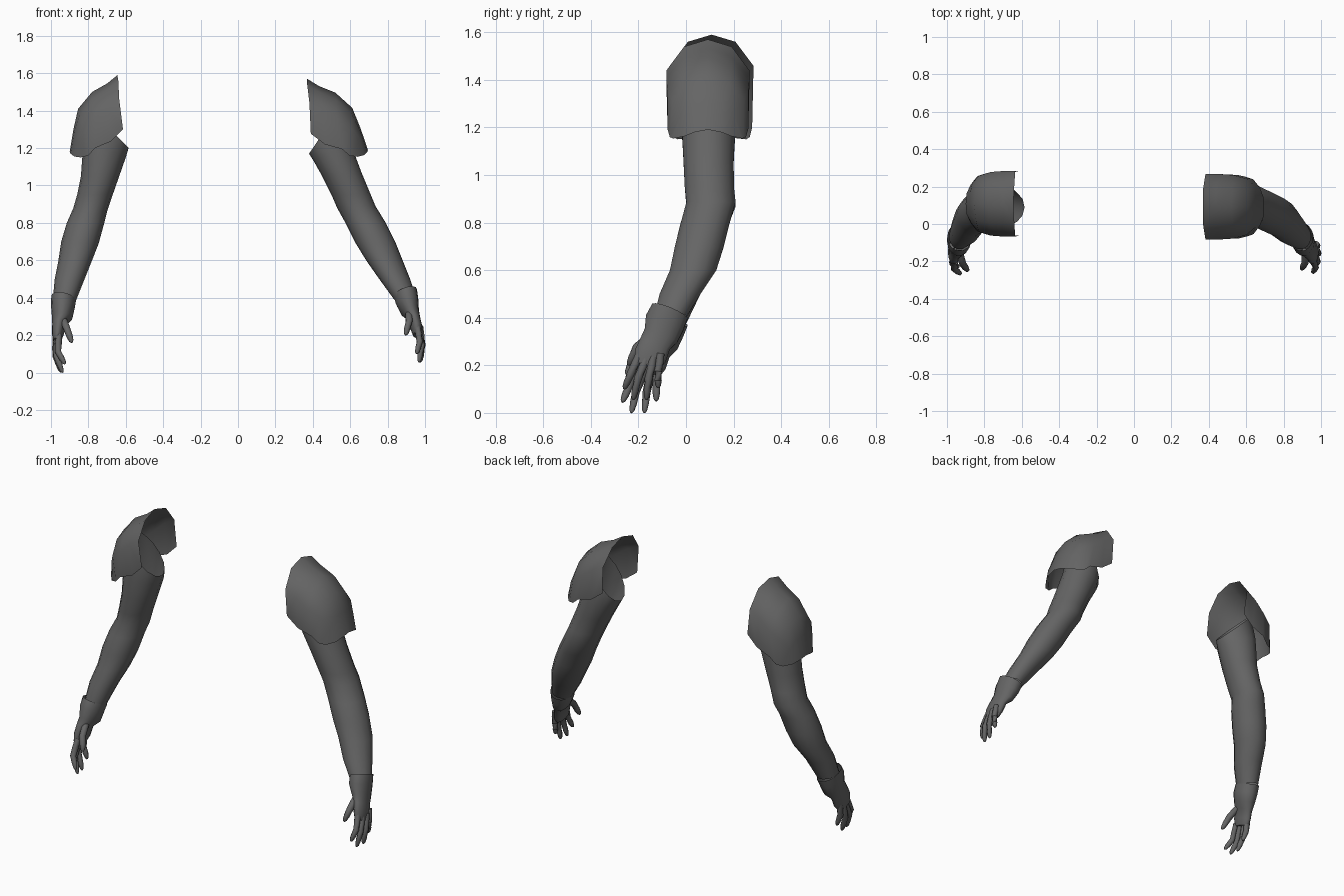
import bpy, bmesh, math
from mathutils import Vector

if "Cube" in bpy.data.objects:
    bpy.data.objects.remove(bpy.data.objects["Cube"])

GREY = bpy.data.materials.new("dark_grey")
GREY.diffuse_color = (0.13, 0.13, 0.13, 1)
GREY.use_nodes = True
GREY.node_tree.nodes["Principled BSDF"].inputs["Base Color"].default_value = GREY.diffuse_color


def grid_object(name, rows, closed=False, cap_end=False, cap_start=False, angle=50):
    """Skin a list of point rows into one smooth surface."""
    bm = bmesh.new()
    vs = [[bm.verts.new(p) for p in row] for row in rows]
    n = len(vs[0])
    for a, b in zip(vs, vs[1:]):
        for i in range(n if closed else n - 1):
            j = (i + 1) % n
            bm.faces.new((a[i], a[j], b[j], b[i]))
    if cap_start:
        bm.faces.new(vs[0])
    if cap_end:
        bm.faces.new(vs[-1])
    bmesh.ops.recalc_face_normals(bm, faces=bm.faces)
    # open shells: make sure the outside faces away from the body
    if not closed:
        s = sum(f.normal.x * f.calc_center_median().x for f in bm.faces)
        if s < 0:
            bmesh.ops.reverse_faces(bm, faces=bm.faces)
    me = bpy.data.meshes.new(name)
    bm.to_mesh(me)
    bm.free()
    me.materials.append(GREY)
    ob = bpy.data.objects.new(name, me)
    bpy.context.collection.objects.link(ob)
    bpy.ops.object.select_all(action='DESELECT')
    ob.select_set(True)
    bpy.context.view_layer.objects.active = ob
    bpy.ops.object.shade_smooth_by_angle(angle=math.radians(angle))
    return ob


def ring(xo, zo, xi, zi, cy, ry, tilt=0.0, n=14):
    """Oval slice between an outer and an inner point, ry deep in y."""
    pts = []
    for k in range(n):
        a = 2 * math.pi * k / n
        t, y = (1 + math.cos(a)) / 2, ry * math.sin(a)
        pts.append((xi + (xo - xi) * t, cy + y, zi + (zo - zi) * t + tilt * y))
    return pts


def finger(name, pts, r):
    """Tapered round finger through three joints."""
    a, b, c = map(Vector, pts)
    path = [(a, 1.0), (a.lerp(b, .5), 1.05), (b, 1.0), (b.lerp(c, .55), .9),
            (b.lerp(c, .88), .65), (c, .25)]
    rows = []
    for i, (p, f) in enumerate(path):
        d = path[min(i + 1, 5)][0] - path[max(i - 1, 0)][0]
        q = d.to_track_quat('Z', 'Y')
        rows.append([p + q @ Vector((r * f * math.cos(k * math.pi / 4),
                                     r * f * math.sin(k * math.pi / 4), 0)) for k in range(8)])
    grid_object(name, rows, closed=True, cap_start=True, cap_end=True)


# Shoulder cap, front half: per station (x outward, y, z) from front edge to crest
CAP = [
    [(.615, -.07, 1.30), (.635, -.075, 1.46), (.64, .0, 1.56), (.645, .1, 1.59)],
    [(.68, -.07, 1.235), (.70, -.075, 1.42), (.70, .0, 1.51), (.70, .1, 1.545)],
    [(.765, -.07, 1.20), (.765, -.07, 1.36), (.78, .0, 1.46), (.78, .1, 1.50)],
    [(.80, -.06, 1.16), (.83, -.05, 1.31), (.845, .01, 1.38), (.855, .1, 1.41)],
    [(.83, -.05, 1.153), (.865, -.01, 1.25), (.875, .04, 1.29), (.88, .1, 1.30)],
    [(.84, -.045, 1.15), (.875, .0, 1.155), (.895, .045, 1.17), (.90, .1, 1.18)],
]


def shoulder_cap(name, place):
    rows = []
    for st in CAP:
        full = st + [(x, .2 - y, z) for x, y, z in reversed(st[:-1])]
        rows.append([place(*p) for p in full])
    grid_object(name, rows, angle=60)


shoulder_cap("left_shoulder_cap", lambda x, y, z: (-x, y + .008, z))
shoulder_cap("right_shoulder_cap", lambda x, y, z: (
    x - .275 + (1.59 - z) * .17, y - .008, z - .02 + .12 * (x - .645)))

# Arm slices: depth (centre y, half depth) shared, outer and inner points per side
ARM_Y = [(.09, .10), (.095, .115), (.095, .108), (.098, .106), (.105, .106),
         (.08, .105), (.055, .105), (.03, .10), (-.025, .088), (-.066, .07)]
LEFT_ARM = [(-.80, 1.42, -.585, 1.20), (-.825, 1.25, -.60, 1.15), (-.84, 1.05, -.635, 1.05),
            (-.86, .95, -.67, .95), (-.88, .88, -.70, .86), (-.915, .80, -.715, .80),
            (-.945, .70, -.745, .69), (-.96, .60, -.78, .60), (-.98, .50, -.82, .50),
            (-.99, .39, -.872, .37)]
RIGHT_ARM = [(.55, 1.42, .38, 1.17), (.60, 1.23, .405, 1.13), (.66, 1.07, .45, 1.05),
             (.71, .95, .50, .95), (.735, .89, .53, .88), (.79, .80, .58, .79),
             (.84, .70, .63, .69), (.88, .60, .685, .60), (.92, .50, .755, .50),
             (.947, .42, .835, .39)]

# Glove slices from cuff rim to knuckles
GLOVE_Y = [(-.068, .076, -.4), (-.09, .08, -.4), (-.105, .070, -.4),
           (-.13, .063, -.4), (-.15, .066, -.4), (-.163, .055, -.3)]
LEFT_GLOVE = [(-.998, .41, -.866, .385), (-1.0, .36, -.873, .345), (-.995, .30, -.885, .29),
              (-.993, .26, -.92, .26), (-.995, .21, -.93, .21), (-.99, .17, -.945, .17)]
RIGHT_GLOVE = [(.957, .445, .833, .405), (.964, .39, .845, .365), (.967, .335, .872, .315),
               (.975, .29, .905, .29), (.987, .24, .92, .24), (.985, .20, .935, .20)]

# Finger joints on the left hand: knuckle, middle, tip
FINGERS = {
    "thumb": [(-.935, -.15, .285), (-.915, -.215, .235), (-.888, -.25, .16)],
    "index_finger": [(-.957, -.20, .20), (-.962, -.24, .11), (-.925, -.268, .045)],
    "middle_finger": [(-.967, -.173, .18), (-.972, -.21, .09), (-.938, -.23, .0)],
    "ring_finger": [(-.975, -.145, .18), (-.976, -.165, .09), (-.945, -.175, .0)],
    "little_finger": [(-.973, -.115, .195), (-.970, -.125, .12), (-.945, -.125, .05)],
}

for side, arm, glove in (("left", LEFT_ARM, LEFT_GLOVE), ("right", RIGHT_ARM, RIGHT_GLOVE)):
    grid_object(side + "_arm", [ring(*p, *y) for p, y in zip(arm, ARM_Y)], closed=True)
    grid_object(side + "_glove", [ring(*p, *y) for p, y in zip(glove, GLOVE_Y)],
                closed=True, cap_end=True)
    for part, pts in FINGERS.items():
        if side == "right":
            # the right hand is held a little higher and straighter
            lift, out = (.04, (-.02, 0, .008)) if part == "thumb" else (.055, (0, .01, .03))
            pts = [(-x + o, y + .008, z + lift) for (x, y, z), o in zip(pts, out)]
        finger(f"{side}_{part}", pts, .019 if part == "thumb" else .017)
